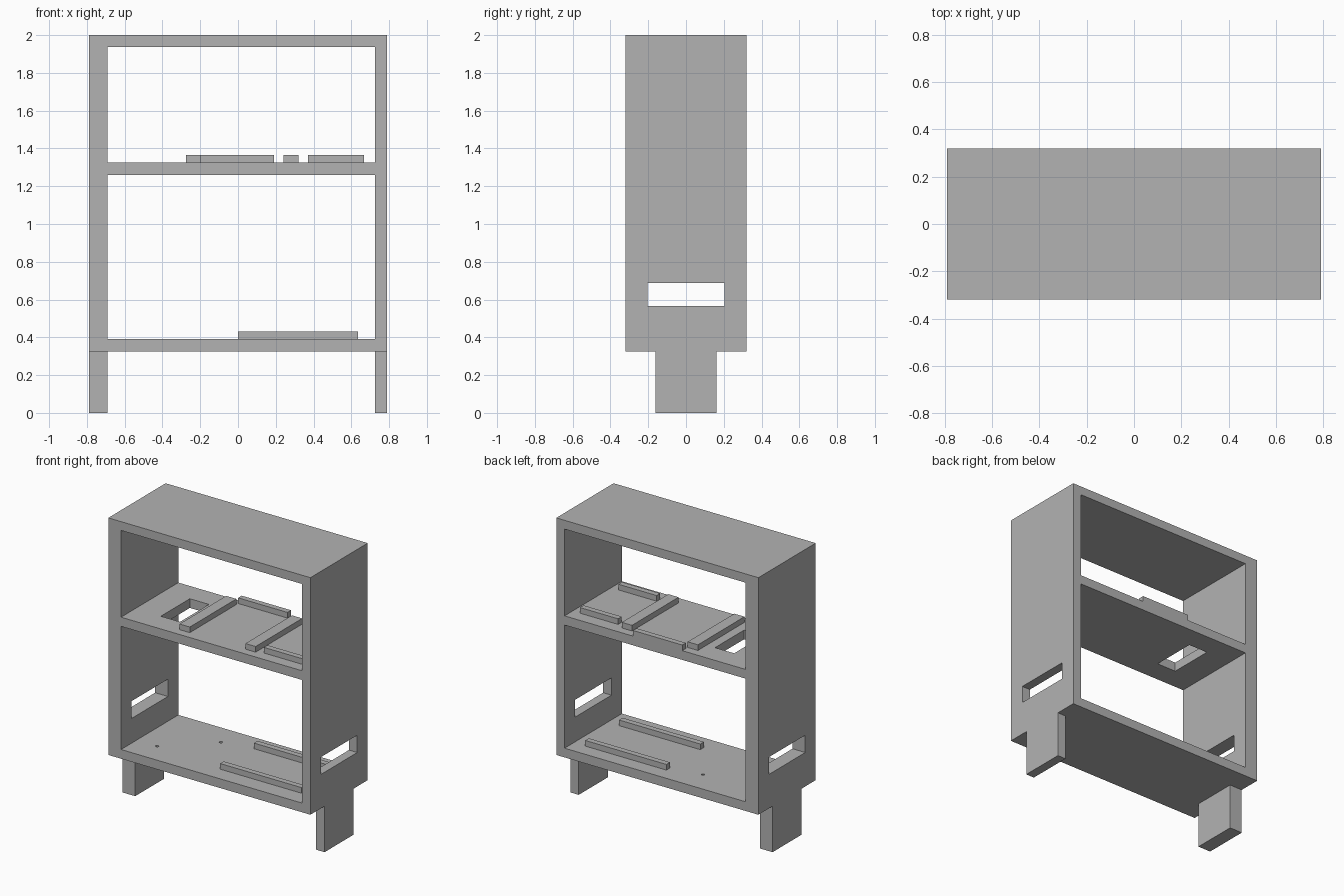
import bpy
import bmesh
from mathutils import Vector

default = bpy.data.objects.get("Cube")
if default:
    bpy.data.objects.remove(default, do_unlink=True)

grey = bpy.data.materials.new("light grey")
grey.use_nodes = True
GREY = (0.45, 0.45, 0.45, 1)
grey.diffuse_color = GREY
grey.node_tree.nodes["Principled BSDF"].inputs["Base Color"].default_value = GREY


def make_object(name, bm):
    mesh = bpy.data.meshes.new(name)
    bm.to_mesh(mesh)
    bm.free()
    mesh.materials.append(grey)
    obj = bpy.data.objects.new(name, mesh)
    bpy.context.collection.objects.link(obj)
    return obj


def box(name, x, y, z):
    """Box spanning the (low, high) pairs on each axis."""
    bm = bmesh.new()
    bmesh.ops.create_cube(bm, size=1)
    low, high = (Vector(c) for c in zip(x, y, z))
    for v in bm.verts:
        v.co = (low + high) / 2 + v.co * (high - low)
    return make_object(name, bm)


def peg(name, x, y, z, radius, depth):
    bm = bmesh.new()
    bmesh.ops.create_cone(bm, cap_ends=True, segments=16, radius1=radius,
                          radius2=radius, depth=depth)
    bmesh.ops.translate(bm, verts=bm.verts, vec=(x, y, z))
    return make_object(name, bm)


def cut(target, cutter):
    """Subtract the cutter from the target, then remove the cutter."""
    cutter.hide_render = True
    mod = target.modifiers.new("cut", 'BOOLEAN')
    mod.operation = 'DIFFERENCE'
    mod.solver = 'EXACT'
    mod.object = cutter
    bpy.context.view_layer.objects.active = target
    bpy.ops.object.modifier_apply(modifier=mod.name)
    bpy.data.objects.remove(cutter, do_unlink=True)


W, D, H = 0.79, 0.32, 2.0          # half width, half depth, height
INNER = (-0.69, 0.725)             # thick right wall, thin left wall
BASE, FLOOR = 0.325, 0.39          # lower shelf
MID_LOW, MID = 1.26, 1.325         # middle shelf
RAIL = 0.04                        # rail height and thickness
THROUGH = (-1, 1)

# Cabinet carcass with open bays
cabinet = box("cabinet", (-W, W), (-D, D), (0, H))
for low, high in ((-0.5, BASE), (FLOOR, MID_LOW), (MID, 1.938)):
    cut(cabinet, box("bay_cutter", INNER, THROUGH, (low, high)))

# Narrow legs: trim the front and back of each wall below the base
for y in ((-1, -0.162), (0.162, 1)):
    cut(cabinet, box("leg_cutter", THROUGH, y, (-0.5, BASE)))

# Hand slots through both walls
cut(cabinet, box("slot_cutter", THROUGH, (-0.203, 0.203), (0.565, 0.687)))

# Opening in the middle shelf
cut(cabinet, box("opening_cutter", (-0.49, -0.34), (-0.162, 0.162), (1.2, 1.4)))

# Blind screw holes in the lower shelf
for x, y in ((-0.53, -0.145), (-0.23, 0.138)):
    cut(cabinet, peg("hole_cutter", x, y, FLOOR, 0.011, 0.07))

# Cross bars on the middle shelf
for name, x in (("right", -0.275), ("left", 0.24)):
    box(name + "_cross_bar", (x, x + 0.08), (-0.26, 0.26), (MID, MID + RAIL))

# Rail along the back edge of the middle shelf
box("back_edge_rail", (-0.195, 0.19), (D - RAIL, D), (MID, MID + RAIL))

# Paired rails on the middle and lower shelves
for name, x, z, front, back in (
        ("middle", (0.37, 0.668), MID, -0.24, 0.19),
        ("lower", (0, 0.635), FLOOR, -0.2, 0.178)):
    for side, y in (("front", front), ("back", back)):
        box(f"{name}_{side}_rail", x, (y, y + RAIL), (z, z + RAIL))
